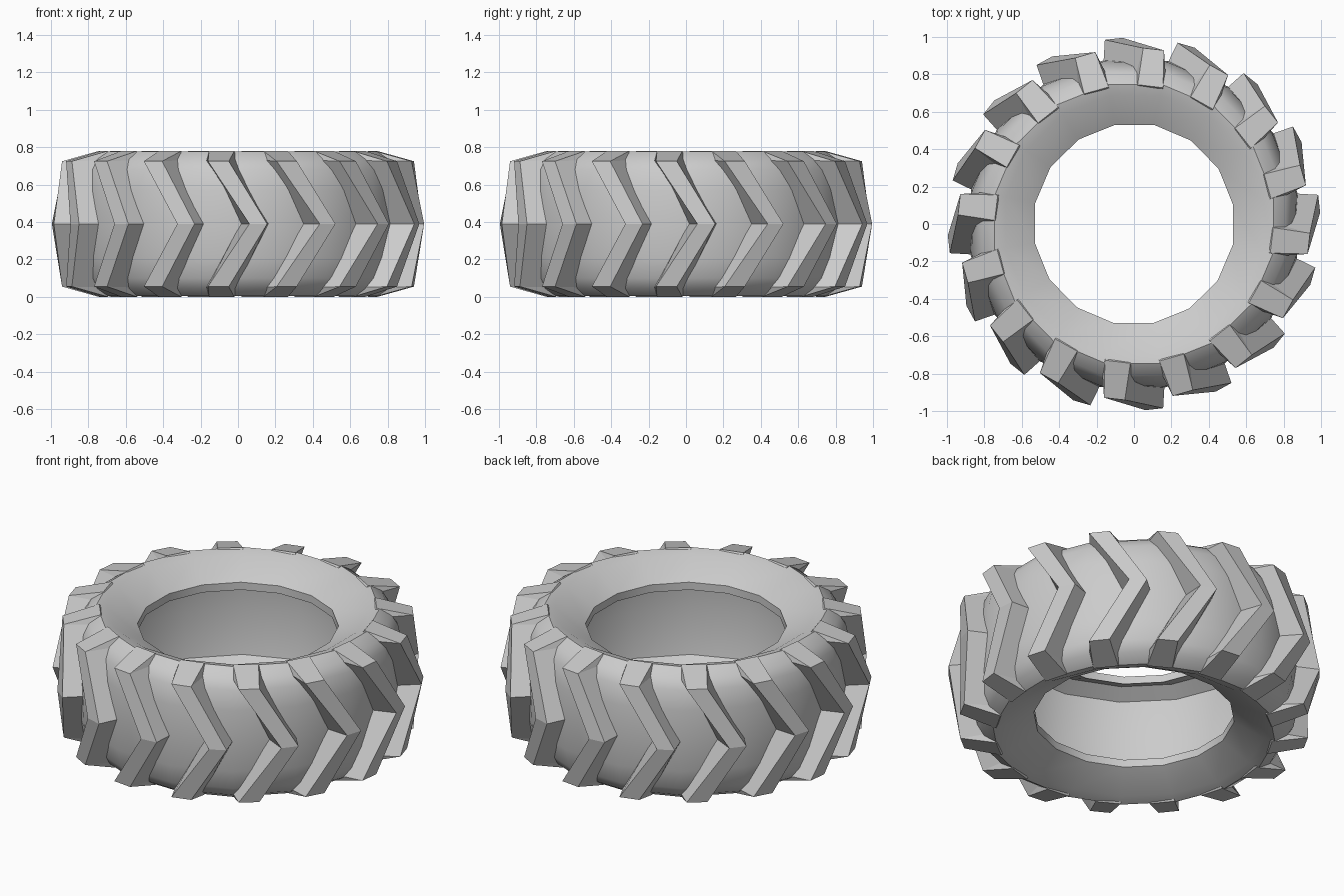
import bpy, bmesh
from math import radians, cos, sin

if "Cube" in bpy.data.objects:
    bpy.data.objects.remove(bpy.data.objects["Cube"])

MID = 0.39          # half the tyre width
SIDES = 16


def polar(r, deg, z):
    a = radians(deg)
    return (r * cos(a), r * sin(a), z)


def finish(name, bm):
    bmesh.ops.recalc_face_normals(bm, faces=bm.faces)
    me = bpy.data.meshes.new(name)
    bm.to_mesh(me)
    bm.free()
    ob = bpy.data.objects.new(name, me)
    bpy.context.collection.objects.link(ob)
    return ob


# Hollow carcass: half profile (radius, height above mid plane), mirrored, then revolved
half = [(0.89, 0.0), (0.883, 0.18), (0.86, 0.29), (0.825, 0.345), (0.76, 0.386),
        (0.70, 0.37), (0.54, 0.28), (0.54, 0.235), (0.70, 0.31), (0.78, 0.26), (0.82, 0.0)]
profile = half + [(r, -h) for r, h in reversed(half[1:-1])]
bm = bmesh.new()
rings = [[bm.verts.new(polar(r, 10.7 + 360 / SIDES * i, MID + h)) for r, h in profile]
         for i in range(SIDES)]
n = len(profile)
for i in range(SIDES):
    a, b = rings[i], rings[(i + 1) % SIDES]
    for j in range(n):
        k = (j + 1) % n
        bm.faces.new((a[j], b[j], b[k], a[k]))
carcass = finish("tyre_carcass", bm)
bpy.context.view_layer.objects.active = carcass
carcass.select_set(True)
bpy.ops.object.shade_smooth_by_angle(angle=radians(45))
carcass.select_set(False)

# Chevron tread lugs: sections of (base r, base h, base angles, outer r, outer h, outer angles)
shoulder_end = (0.71, 0.345, (-12, -1.5), 0.745, 0.39, (-12, -1.5))
shoulder = (0.79, 0.34, (-12.5, -0.5), 0.942, 0.335, (-9.8, -3.0))
apex = (0.86, 0.0, (0.9, 11.0), 0.997, 0.0, (3.5, 9.0))
sections = [(shoulder_end, 1), (shoulder, 1), (apex, 1), (shoulder, -1), (shoulder_end, -1)]

bm = bmesh.new()
for i in range(SIDES):
    turn = -90 + i * 360 / SIDES
    loops = []
    for (br, bh, ba, o_r, oh, oa), s in sections:
        pts = [polar(br, turn + ba[0], MID + s * bh), polar(o_r, turn + oa[0], MID + s * oh),
               polar(o_r, turn + oa[1], MID + s * oh), polar(br, turn + ba[1], MID + s * bh)]
        loops.append([bm.verts.new(p) for p in pts])
    for a, b in zip(loops, loops[1:]):
        for j in range(4):
            k = (j + 1) % 4
            bm.faces.new((a[j], a[k], b[k], b[j]))
    bm.faces.new(loops[0])
    bm.faces.new(loops[-1])
finish("tread_lugs", bm)
